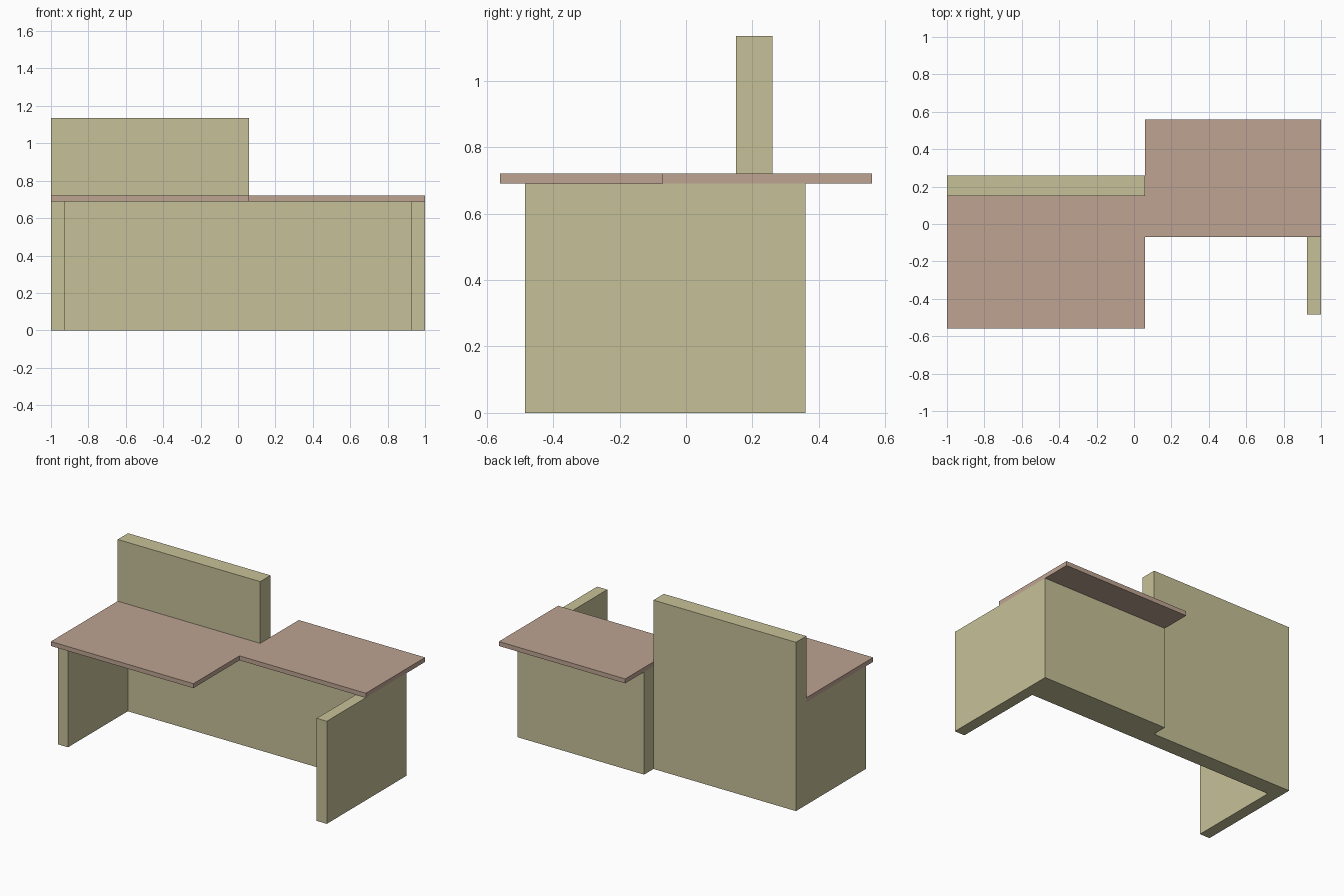
import bpy
import bmesh

if "Cube" in bpy.data.objects:
    bpy.data.objects.remove(bpy.data.objects["Cube"])


def material(name, rgb):
    m = bpy.data.materials.new(name)
    m.diffuse_color = (*rgb, 1.0)
    m.use_nodes = True
    m.node_tree.nodes["Principled BSDF"].inputs["Base Color"].default_value = m.diffuse_color
    return m


khaki = material("khaki_panel", (0.565, 0.533, 0.314))
tan = material("rosy_tan_top", (0.515, 0.371, 0.287))


def prism(name, outline, z0, z1, mat):
    """Extrude a flat plan outline from z0 up to z1."""
    bm = bmesh.new()
    face = bm.faces.new([bm.verts.new((x, y, z0)) for x, y in outline])
    out = bmesh.ops.extrude_face_region(bm, geom=[face])
    top = [v for v in out["geom"] if isinstance(v, bmesh.types.BMVert)]
    bmesh.ops.translate(bm, verts=top, vec=(0, 0, z1 - z0))
    bmesh.ops.recalc_face_normals(bm, faces=bm.faces)
    mesh = bpy.data.meshes.new(name)
    bm.to_mesh(mesh)
    bm.free()
    mesh.materials.append(mat)
    ob = bpy.data.objects.new(name, mesh)
    bpy.context.collection.objects.link(ob)
    return ob


def rect(x0, x1, y0, y1):
    return [(x0, y0), (x1, y0), (x1, y1), (x0, y1)]


SPLIT = 0.06            # x where the two halves of the desk meet
LEG = 0.925             # inner x of the side panels
FRONT, WALL = -0.485, 0.15
TOP_LOW, TOP_HIGH = 0.69, 0.72

# staggered desk top
prism("desk_top",
      [(-1, -0.56), (SPLIT, -0.56), (SPLIT, -0.07), (1, -0.07),
       (1, 0.56), (SPLIT, 0.56), (SPLIT, WALL), (-1, WALL)],
      TOP_LOW, TOP_HIGH, tan)

# tall rear screen, floor to top, behind the left half
prism("tall_screen", rect(-1, SPLIT, WALL, 0.26), 0, 1.135, khaki)

# left side panel
prism("left_side_panel", rect(-1, -LEG, FRONT, WALL), 0, TOP_LOW, khaki)

# thick back wall of the right half with its side panel
prism("right_base",
      [(SPLIT, WALL), (LEG, WALL), (LEG, FRONT), (1, FRONT),
       (1, 0.36), (SPLIT, 0.36)],
      0, TOP_LOW, khaki)
